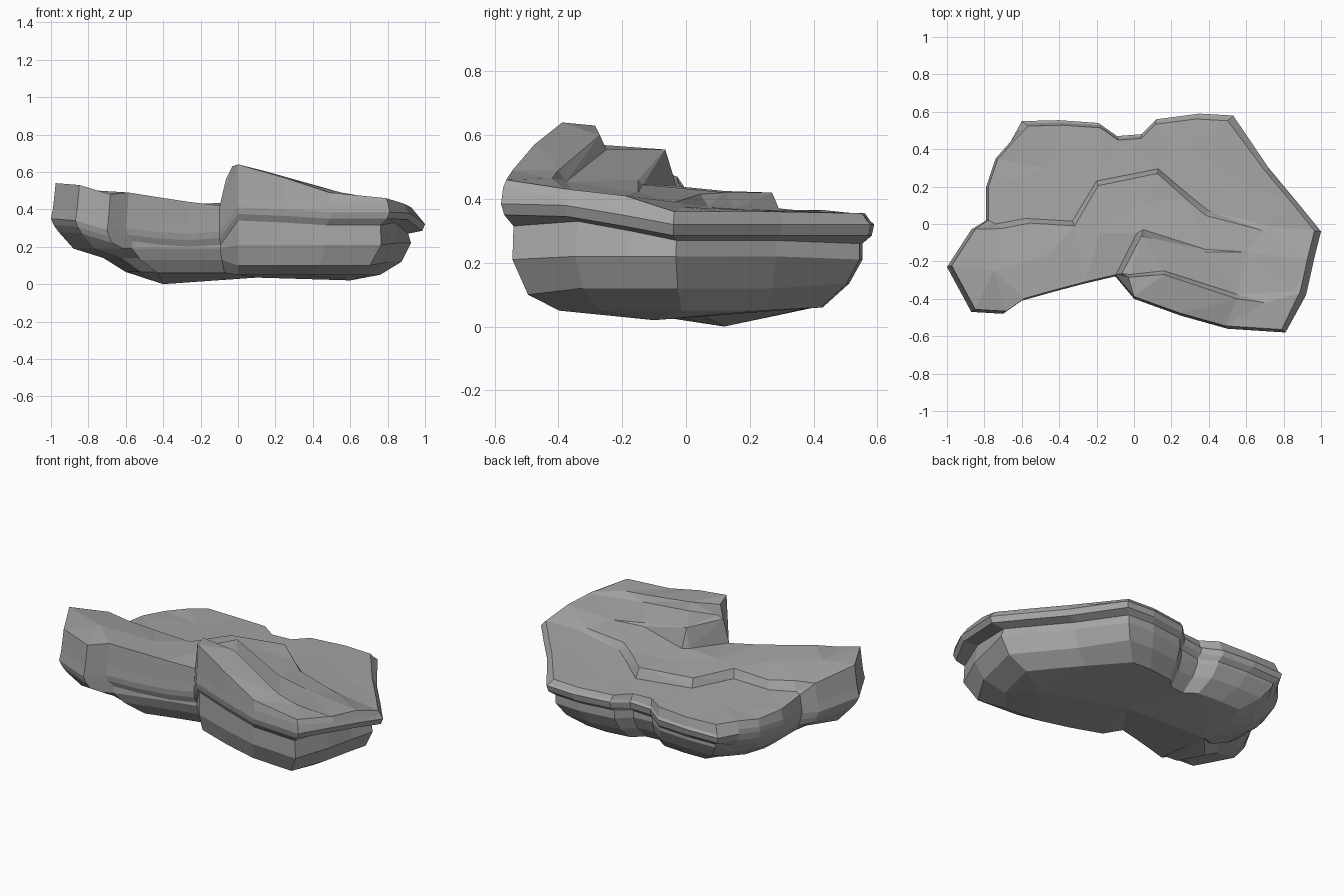
import bpy, bmesh
from mathutils import Vector
from mathutils.geometry import delaunay_2d_cdt

if "Cube" in bpy.data.objects:
    bpy.data.objects.remove(bpy.data.objects["Cube"])

CX, CY = 0.0, 0.07

# Plan outline, counter-clockwise: x, y, height of top edge, height of rim
OUTLINE = [
    (-1.0, -.23, .54, .35), (-.87, -.47, .53, .34), (-.70, -.48, .48, .29), (-.60, -.41, .49, .30),
    (-.44, -.365, .465, .28), (-.27, -.32, .44, .27), (-.10, -.28, .42, .28), (0, -.40, .64, .41),
    (.25, -.49, .57, .40), (.50, -.56, .49, .385), (.81, -.58, .46, .385), (.92, -.38, .43, .38),
    (.96, -.20, .41, .35), (1.0, -.04, .36, .32), (.87, .12, .36, .32), (.72, .30, .36, .32),
    (.53, .58, .355, .32), (.35, .59, .355, .32), (.12, .56, .355, .32), (.04, .48, .355, .31),
    (-.09, .47, .355, .30), (-.19, .54, .355, .29), (-.40, .555, .35, .29), (-.60, .55, .355, .29),
    (-.66, .44, .365, .29), (-.74, .35, .365, .29), (-.79, .20, .38, .29), (-.79, .02, .40, .29),
    (-.87, -.03, .47, .30)]

# Step across the top: x, y, lower height, upper height
STEP = [(-.74, 0, .40, .45), (-.58, .03, .38, .425), (-.33, .015, .375, .425),
        (-.20, .23, .365, .415), (.13, .295, .36, .42), (.30, .15, .37, .42),
        (.40, .07, .375, .415), (.72, -.01, .375, .39)]

# Raised slab lines: wall foot, wall crest, front ridge and the step behind it
SLAB_FOOT = [(.015, -.05, .44), (.05, -.03, .44), (.38, -.135, .445)]
SLAB_CREST = [(-.065, -.265, .56), (.04, -.065, .555), (.38, -.15, .46)]
RIDGE_BACK = [(-.02, -.27, .57), (.16, -.25, .555), (.55, -.375, .455), (.86, -.36, .425)]
RIDGE = [(-.03, -.285, .63), (.16, -.27, .60), (.55, -.40, .49), (.70, -.42, .465), (.88, -.375, .43)]
# Loose points that shape the broad surfaces
LOOSE = [(-.75, -.25, .50), (-.45, -.16, .45), (-.18, -.05, .43), (.05, .12, .425),
         (.60, -.15, .42), (.25, .42, .36), (-.45, .3, .36), (.6, .2, .365)]


def scaled(p, s, z):
    return Vector((CX + (p[0] - CX) * s, CY + (p[1] - CY) * s, z))


def region(p):
    """Side of the rock an outline point belongs to."""
    if p[0] < -.62:
        return "arm" if p[1] < 0 else "left"
    if p[1] > .4:
        return "back"
    return "right" if p[1] > -.45 and p[0] > .6 else "front"


def ring(bm, spec):
    """One band line: scale about the centre, and height from the point and side."""
    out = []
    for p in OUTLINE:
        s, z = spec[region(p)]
        out.append(bm.verts.new(scaled(p, s, z(p) if callable(z) else z)))
    return out


bm = bmesh.new()
n = len(OUTLINE)
top_z = lambda p: p[2]
below = lambda d: lambda p: p[3] + d
shelf = lambda hi, lo: lambda p: lo if p[0] > -.05 else hi   # front: slab side / arm side
every = lambda v, **other: {k: other.get(k, v) for k in ("arm", "left", "back", "right", "front")}

# Side bands from top edge down to the underside
rings = [ring(bm, spec) for spec in (
    every((.975, top_z), back=(.945, top_z), right=(.965, top_z), left=(.985, top_z)),
    every((.99, below(.05)), back=(.975, below(.012)), right=(.985, below(.02)), left=(1, below(.03))),
    every((1.0, below(0))),
    every((.985, below(-.035)), left=(.99, below(-.04))),
    every((.94, below(-.07)), arm=(.96, below(-.07)), left=(.97, below(-.08)), back=(.93, below(-.06)),
          right=(.91, below(-.05))),
    every((.93, .20), arm=(.88, .19), left=(.92, .16), back=(.93, .21), right=(.925, .22),
          front=(.945, shelf(.19, .21))),
    every((.84, .11), arm=(.72, .14), left=(.82, .10), back=(.85, .135), right=(.875, .12),
          front=(.87, shelf(.13, .10))),
    every((.68, .04), arm=(.60, .065), left=(.66, .045), back=(.69, .06), right=(.76, .05),
          front=(.72, shelf(.06, .05))))]
for a, b in zip(rings, rings[1:]):
    for i in range(n):
        j = (i + 1) % n
        bm.faces.new((a[i], b[i], b[j], a[j]))

# Underside with its low resting bump
low = [bm.verts.new(v) for v in ((-.40, .12, 0), (.1, .05, .035), (.6, -.1, .02))]
last = rings[-1]
pick = [min(low, key=lambda c: (c.co - v.co).length) for v in last]
for i in range(n):
    j = (i + 1) % n
    bm.faces.new((last[i], pick[i], last[j]))
    if pick[i] != pick[j]:
        bm.faces.new((last[j], pick[i], pick[j]))

# Stepped top: triangulate between the break lines
pts = [v.co.copy() for v in rings[0]]
edges = [(i, (i + 1) % n) for i in range(n)]


def breakline(line):
    start = len(pts)
    pts.extend(Vector(p) for p in line)
    edges.extend((k, k + 1) for k in range(start, len(pts) - 1))
    return start


breakline([(x, y, lo) for x, y, lo, hi in STEP])
breakline([(x * .96, y - .025, hi) for x, y, lo, hi in STEP])
foot = breakline(SLAB_FOOT)
edges.append((6, foot))
breakline(SLAB_CREST)
breakline(RIDGE_BACK)
ridge = breakline(RIDGE)
edges.append((7, ridge))
pts.extend(Vector(p) for p in LOOSE)

out, _, tris, orig, _, _ = delaunay_2d_cdt([p.to_2d() for p in pts], edges, [], 1, 1e-5)
top = []
for co, ids in zip(out, orig):
    if ids and ids[0] < n:
        top.append(rings[0][ids[0]])
    else:
        top.append(bm.verts.new((co.x, co.y, pts[ids[0]].z if ids else .43)))
for t in tris:
    bm.faces.new([top[k] for k in t])

bmesh.ops.recalc_face_normals(bm, faces=bm.faces)
mesh = bpy.data.meshes.new("layered_rock")
bm.to_mesh(mesh)
bm.free()
rock = bpy.data.objects.new("layered_rock", mesh)
bpy.context.collection.objects.link(rock)

# Single stone colour
stone = bpy.data.materials.new("stone_grey")
stone.diffuse_color = (.38, .38, .38, 1)
stone.use_nodes = True
stone.node_tree.nodes["Principled BSDF"].inputs["Base Color"].default_value = stone.diffuse_color
mesh.materials.append(stone)
